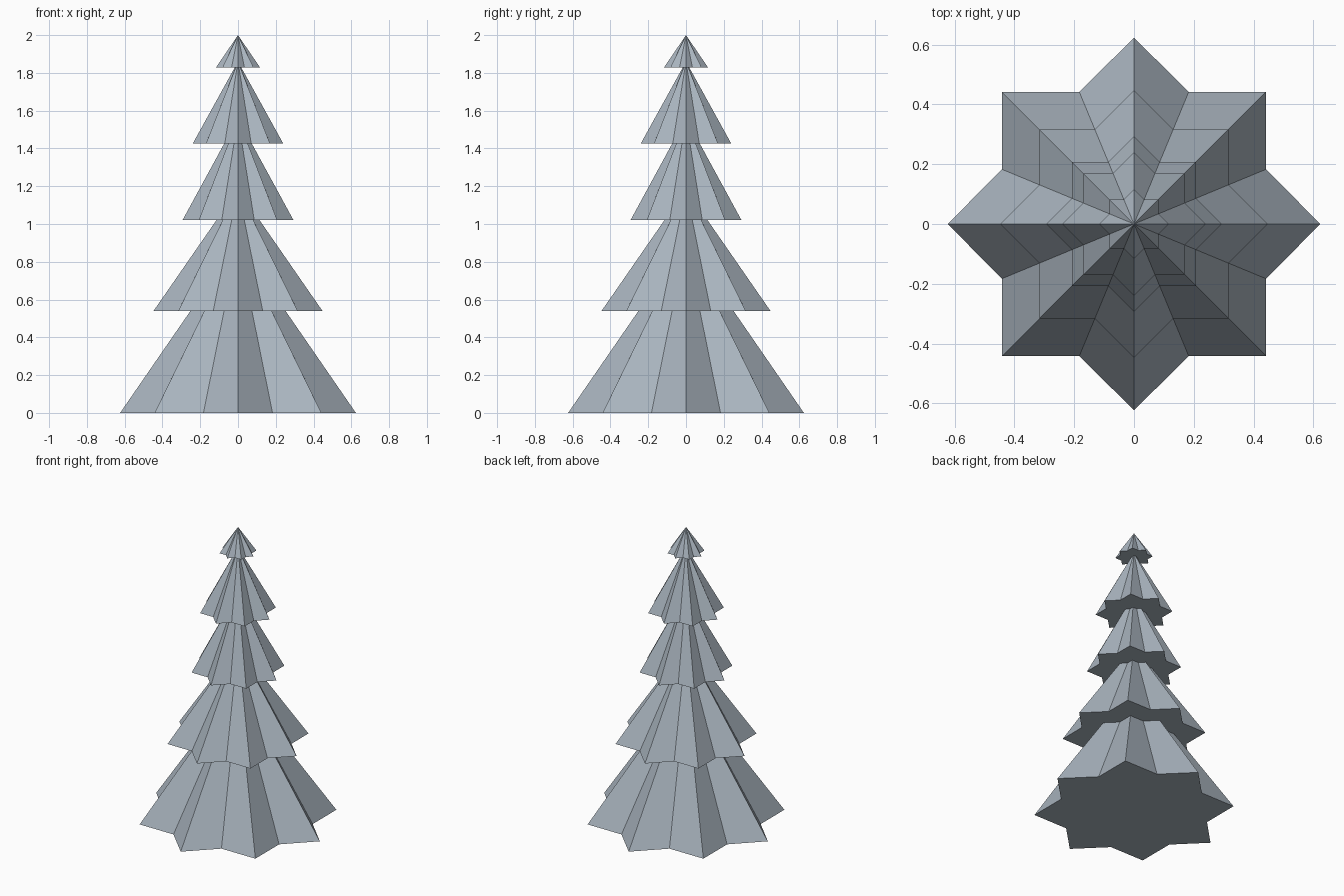
import bpy, bmesh, math

if "Cube" in bpy.data.objects:
    bpy.data.objects.remove(bpy.data.objects["Cube"])

mat = bpy.data.materials.new("blue grey")
mat.diffuse_color = (0.40, 0.46, 0.52, 1)
mat.use_nodes = True
mat.node_tree.nodes["Principled BSDF"].inputs["Base Color"].default_value = mat.diffuse_color

INNER = 0.766   # notch radius relative to point radius


def star_cone(name, radius, z0, apex):
    """Eight-pointed pleated cone with a flat star underside."""
    bm = bmesh.new()
    ring = []
    for i in range(16):
        r = radius * (1 if i % 2 == 0 else INNER)
        a = i * math.pi / 8
        ring.append(bm.verts.new((r * math.cos(a), r * math.sin(a), z0)))
    top = bm.verts.new((0, 0, apex))
    bm.faces.new(ring[::-1])
    for i in range(16):
        bm.faces.new((ring[i], ring[(i + 1) % 16], top))
    mesh = bpy.data.meshes.new(name)
    bm.to_mesh(mesh)
    bm.free()
    mesh.materials.append(mat)
    bpy.context.collection.objects.link(bpy.data.objects.new(name, mesh))


# Branch tiers, bottom to top: point radius, base height, apex height
tiers = [(0.624, 0.0, 0.905), (0.447, 0.54, 1.185), (0.294, 1.02, 1.56),
         (0.24, 1.425, 1.86), (0.117, 1.828, 2.0)]
for n, (r, z0, apex) in enumerate(tiers, 1):
    star_cone(f"branch_tier_{n}", r, z0, apex)
